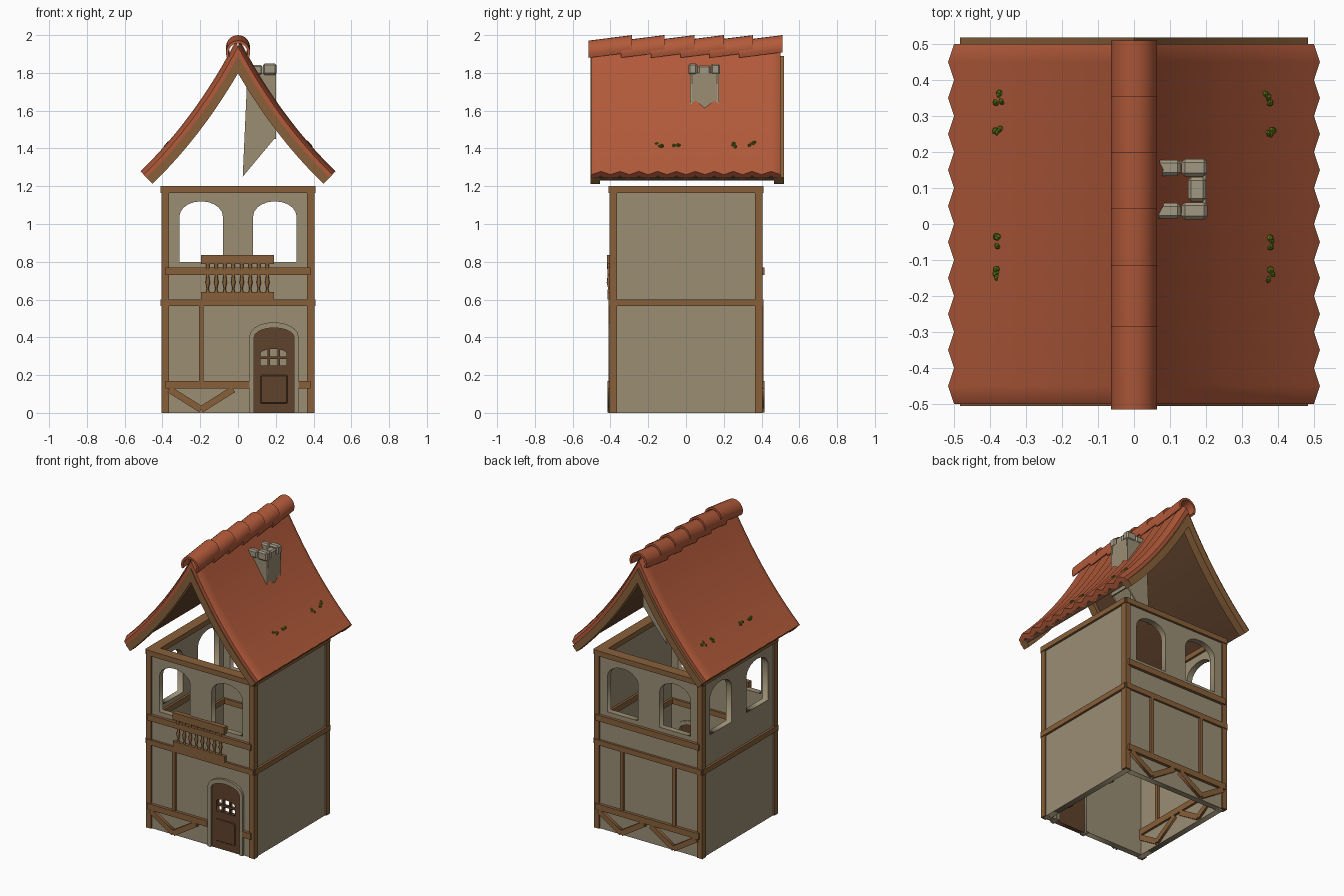
import bpy, bmesh, math, random
from mathutils import Matrix, Vector

if "Cube" in bpy.data.objects:
    bpy.data.objects.remove(bpy.data.objects["Cube"])
random.seed(3)

def material(name, r, g, b):
    lin = lambda c: ((c / 255 + 0.055) / 1.055) ** 2.4
    m = bpy.data.materials.new(name)
    m.diffuse_color = (lin(r), lin(g), lin(b), 1)
    m.use_nodes = True
    m.node_tree.nodes["Principled BSDF"].inputs["Base Color"].default_value = m.diffuse_color
    return m

PLASTER = material("plaster", 155, 142, 116)
WOOD = material("timber", 136, 96, 58)
DARK = material("dark_wood", 96, 66, 44)
TILE = material("red_tile", 178, 90, 58)
MOSS = material("moss", 88, 112, 20)
STONE = material("stone", 162, 152, 130)

def add(name, bm, mat, smooth=False):
    bmesh.ops.recalc_face_normals(bm, faces=bm.faces)
    me = bpy.data.meshes.new(name)
    bm.to_mesh(me)
    bm.free()
    me.materials.append(mat)
    for p in me.polygons:
        p.use_smooth = smooth
    ob = bpy.data.objects.new(name, me)
    bpy.context.collection.objects.link(ob)
    return ob

def box(name, x0, x1, y0, y1, z0, z1, mat=WOOD, bevel=0.0, turn=None):
    bm = bmesh.new()
    mtx = Matrix.Translation(((x0 + x1) / 2, (y0 + y1) / 2, (z0 + z1) / 2)) @ Matrix.Diagonal((x1 - x0, y1 - y0, z1 - z0, 1))
    bmesh.ops.create_cube(bm, size=1, matrix=mtx)
    if bevel:
        bmesh.ops.bevel(bm, geom=bm.edges[:], offset=bevel, segments=1, affect='EDGES')
    ob = add(name, bm, mat)
    if turn:
        ob.matrix_world = turn
    return ob

def brace(name, a, b, y0, y1, width=0.035, turn=None):
    """Slanted timber between two (x, z) points."""
    (ax, az), (bx, bz) = a, b
    d = Vector((bx - ax, bz - az)).normalized() * width / 2
    n = Vector((-d.y, d.x))
    panel(name, [(ax + n.x, az + n.y), (bx + n.x, bz + n.y), (bx - n.x, bz - n.y), (ax - n.x, az - n.y)],
          [], y0, y1, WOOD, turn)

def panel(name, outline, holes, y0, y1, mat, turn=None):
    """Upright flat plate in x/z with openings, from y0 to y1."""
    cu = bpy.data.curves.new(name, 'CURVE')
    cu.dimensions, cu.fill_mode, cu.extrude = '2D', 'BOTH', abs(y1 - y0) / 2
    for loop in [outline] + holes:
        s = cu.splines.new('POLY')
        s.points.add(len(loop) - 1)
        for p, (x, z) in zip(s.points, loop):
            p.co = (x, z, 0, 1)
        s.use_cyclic_u = True
    tmp = bpy.data.objects.new("tmp", cu)
    bpy.context.collection.objects.link(tmp)
    me = bpy.data.meshes.new_from_object(tmp.evaluated_get(bpy.context.evaluated_depsgraph_get()))
    bpy.data.objects.remove(tmp)
    me.transform(Matrix.Translation((0, (y0 + y1) / 2, 0)) @ Matrix.Rotation(math.pi / 2, 4, 'X'))
    me.materials.clear()
    me.materials.append(mat)
    ob = bpy.data.objects.new(name, me)
    bpy.context.collection.objects.link(ob)
    if turn:
        ob.matrix_world = turn

def arch(x0, x1, z0, spring, top, n=10):
    c, r = (x0 + x1) / 2, (x1 - x0) / 2
    pts = [(c + r * math.cos(math.pi * i / n), spring + (top - spring) * math.sin(math.pi * i / n)) for i in range(n + 1)]
    return [(x0, z0), (x1, z0)] + pts

# walls: each side is built facing the front, then turned about z
SIDE = {s: Matrix.Rotation(math.radians(a), 4, 'Z') for s, a in
        (("front", 0), ("right", 90), ("back", 180), ("left", 270))}
WINDOWS = [arch(-0.31, -0.08, 0.8, 1.04, 1.12), arch(0.08, 0.31, 0.8, 1.04, 1.12)]
RECT = [(-0.39, 0), (0.39, 0), (0.39, 1.19), (-0.39, 1.19)]
doorway = arch(0.06, 0.32, 0, 0.405, 0.48)
front_outline = [(-0.39, 0), (0.06, 0)] + doorway[:1:-1] + [(0.32, 0), (0.39, 0), (0.39, 1.19), (-0.39, 1.19)]
for s, t in SIDE.items():
    panel(s + "_wall", front_outline if s == "front" else RECT, [] if s == "right" else WINDOWS, -0.395, -0.355, PLASTER, t)
    box(s + "_corner_post", -0.404, -0.365, -0.404, -0.365, 0, 1.2, turn=t)
    for z in (0.565, 1.165):
        box(s + "_floor_beam", -0.4, 0.4, -0.41, -0.34, z, z + 0.035, turn=t)
    # side walls carry their timbers on the inside
    y0, y1 = (-0.415, -0.39) if s in ("front", "back") else (-0.36, -0.34)
    box(s + "_sill_beam", -0.385, 0.385, y0, y1, 0.73, 0.77, turn=t)
    for c in ((-0.195,) if s == "front" else (-0.195, 0.195)):
        box(s + "_stud", c - 0.012, c + 0.012, y0 + 0.005, y1, 0.17, 0.57, turn=t)
        brace(s + "_brace_a", (c - 0.17, 0.125), (c, 0.018), y0, y1, turn=t)
        brace(s + "_brace_b", (c, 0.018), (c + 0.17, 0.125), y0, y1, turn=t)
    if s == "front":
        box("front_rail_left", -0.385, 0.06, y0, y1, 0.13, 0.17)
        box("front_rail_right", 0.32, 0.385, y0, y1, 0.13, 0.17)
    else:
        box(s + "_low_rail", -0.385, 0.385, y0, y1, 0.13, 0.17, turn=t)

# door with arched surround and barred window
leaf = arch(0.085, 0.297, 0, 0.40, 0.45)
panel("door_surround", [(0.06, 0), (0.085, 0)] + leaf[:1:-1] + [(0.297, 0), (0.32, 0)] + doorway[2:], [], -0.41, -0.35, PLASTER)
panel("door", leaf, [arch(0.12, 0.257, 0.25, 0.315, 0.338)], -0.4, -0.37, DARK)
for x in (0.162, 0.215):
    box("door_bar", x - 0.007, x + 0.007, -0.395, -0.375, 0.25, 0.335, DARK)
box("door_crossbar", 0.12, 0.257, -0.395, -0.375, 0.285, 0.298, DARK)
box("door_lower_panel", 0.12, 0.262, -0.405, -0.39, 0.05, 0.2, DARK, 0.004)

# balcony railing
box("balcony_base", -0.195, 0.19, -0.416, -0.39, 0.6, 0.64)
box("balcony_handrail", -0.195, 0.19, -0.418, -0.385, 0.787, 0.835)
TURNED = [(0.009, 0.64), (0.005, 0.66), (0.012, 0.69), (0.008, 0.72), (0.005, 0.745), (0.01, 0.765), (0.009, 0.79)]
for i in range(8):
    bm = bmesh.new()
    rings = [[bm.verts.new((-0.16 + i * 0.045 + r * math.cos(k * math.pi / 4), -0.408 + r * math.sin(k * math.pi / 4), z))
              for k in range(8)] for r, z in TURNED]
    for a, b in zip(rings, rings[1:]):
        for k in range(8):
            bm.faces.new((a[k], a[k - 1], b[k - 1], b[k]))
    add("baluster", bm, WOOD, True)

# roof: a sagging slope, layered by offsets along its normal
P0, P1, P2 = Vector((0, 1.965)), Vector((0.21, 1.56)), Vector((0.508, 1.27))
def slope(t, off):
    p = P0 * (1 - t) ** 2 + P1 * 2 * t * (1 - t) + P2 * t * t
    d = ((P1 - P0) * (1 - t) + (P2 - P1) * t).normalized()
    p = p + Vector((-d.y, d.x)) * off
    if p.x < 0:
        p = p - d * (p.x / d.x)
    return p

def roof_layer(name, top, bottom, y0, y1, mat, ny=1, wave=0.0, smooth=False, n=12):
    for side in (-1, 1):
        bm = bmesh.new()
        loops = []
        for j in range(ny + 1):
            y = y0 + (y1 - y0) * j / ny
            w = wave if j % 2 else -wave
            pts = [slope(i / n, top + w) for i in range(n + 1)] + [slope(i / n, bottom + w) for i in range(n, -1, -1)]
            loops.append([bm.verts.new((side * p.x, y, p.y)) for p in pts])
        m = len(loops[0])
        for a, b in zip(loops, loops[1:]):
            for k in range(m):
                bm.faces.new((a[k - 1], a[k], b[k], b[k - 1]))
        for lp in (loops[0], loops[-1]):
            for k in range(n):
                bm.faces.new((lp[k], lp[k + 1], lp[m - 2 - k], lp[m - 1 - k]))
        ob = add(name + ("_left" if side < 0 else "_right"), bm, mat, smooth)
        if smooth:
            ob.data.set_sharp_from_angle(angle=math.radians(60))

roof_layer("roof_tiles", 0, -0.035, -0.5, 0.5, TILE, 20, 0.012, True)
roof_layer("roof_boards", -0.03, -0.055, -0.49, 0.49, DARK)
roof_layer("front_rafter", -0.035, -0.08, -0.505, -0.455, WOOD)
roof_layer("back_rafter", -0.035, -0.08, 0.465, 0.518, WOOD)

# overlapping ridge tiles, each rising toward the back
STARTS = [-0.515, -0.345, -0.185, -0.03, 0.125, 0.28]
for y in STARTS:
    bm = bmesh.new()
    ends = []
    for yy, zc in ((y, 1.907), (y + 0.23, 1.936)):
        for r in (0.064, 0.05):
            ends.append([bm.verts.new((r * math.cos(a), yy, zc + r * math.sin(a)))
                         for a in (math.radians(-25 + 230 * k / 14) for k in range(15))])
    o0, i0, o1, i1 = ends
    for a, b in ((o0, o1), (i0, i1), (o0, i0), (o1, i1)):
        for k in range(14):
            bm.faces.new((a[k], a[k + 1], b[k + 1], b[k]))
    for k in (0, 14):
        bm.faces.new((o0[k], o1[k], i1[k], i0[k]))
    ob = add("ridge_tile", bm, TILE, True)
    ob.data.set_sharp_from_angle(angle=math.radians(40))

# hollow chimney with slanted foot and stone rim
FLUE = [(0.025, 1.25), (0.2, 1.46), (0.2, 1.8), (0.05, 1.8)]
panel("chimney_front", FLUE, [], 0.022, 0.032, PLASTER)
panel("chimney_back", FLUE, [], 0.165, 0.175, PLASTER)
box("chimney_right", 0.19, 0.2, 0.022, 0.175, 1.45, 1.8, PLASTER)
box("chimney_left", 0.045, 0.055, 0.022, 0.175, 1.3, 1.8, PLASTER)
for x0, x1, y0, y1, h in ((0.132, 0.203, 0.132, 0.18, 1.848), (0.06, 0.13, 0.134, 0.178, 1.84), (0.15, 0.2, 0.062, 0.13, 1.84),
                          (0.132, 0.204, 0.013, 0.06, 1.85), (0.06, 0.13, 0.015, 0.058, 1.842)):
    box("chimney_rim_stone", x0, x1, y0, y1, 1.79, h, STONE, 0.009)

# moss tufts lying on the tiles
for side, ys in ((1, (0.35, 0.26, -0.05, -0.14)), (-1, (0.35, 0.26, -0.05, -0.14))):
    for y in ys:
        bm = bmesh.new()
        for k in range(4):
            p = slope(0.76 + random.uniform(-0.02, 0.02), 0.006)
            pos = Vector((side * p.x, y + random.uniform(-0.015, 0.015), p.y))
            bmesh.ops.create_icosphere(bm, subdivisions=1, radius=0.011, matrix=Matrix.Translation(pos))
        add("moss_tuft", bm, MOSS)
